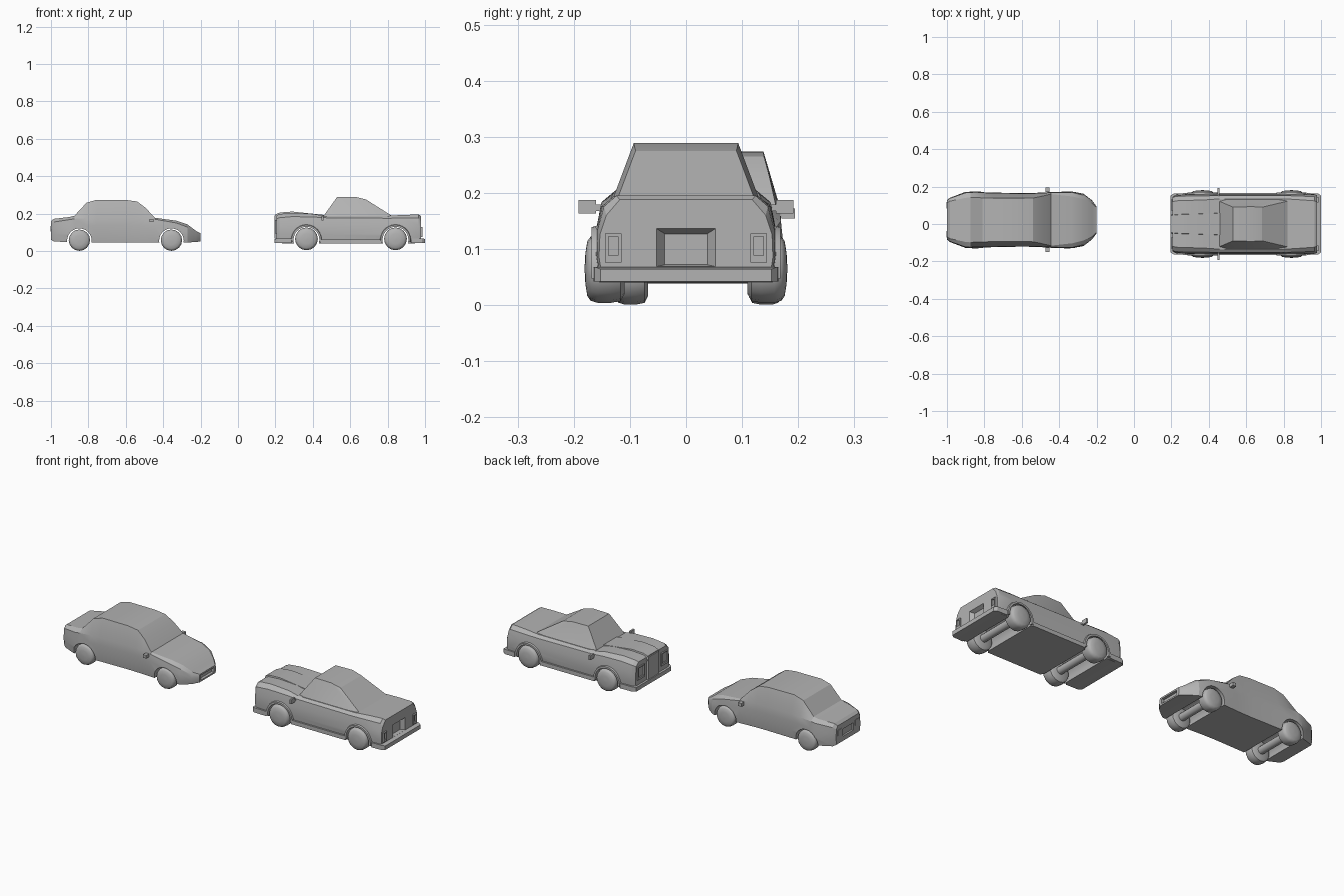
import bpy, bmesh, math
from mathutils import Vector

if "Cube" in bpy.data.objects:
    bpy.data.objects.remove(bpy.data.objects["Cube"])

grey = bpy.data.materials.new("plain grey")
grey.diffuse_color = (0.45, 0.45, 0.45, 1)
grey.use_nodes = True
grey.node_tree.nodes["Principled BSDF"].inputs["Base Color"].default_value = grey.diffuse_color


def finish(name, bm, angle=30):
    bmesh.ops.recalc_face_normals(bm, faces=bm.faces)
    me = bpy.data.meshes.new(name)
    bm.to_mesh(me)
    bm.free()
    me.materials.append(grey)
    ob = bpy.data.objects.new(name, me)
    bpy.context.collection.objects.link(ob)
    smooth(ob, angle)
    return ob


def smooth(ob, angle=30):
    bpy.ops.object.select_all(action='DESELECT')
    ob.select_set(True)
    bpy.context.view_layer.objects.active = ob
    bpy.ops.object.shade_smooth_by_angle(angle=math.radians(angle))


def loft(name, rings, closed=False, angle=30):
    """Skin equal-length rings of points, with end caps unless closed."""
    bm = bmesh.new()
    vs = [[bm.verts.new(p) for p in r] for r in rings]
    n = len(vs[0])
    pairs = list(zip(vs, vs[1:])) + ([(vs[-1], vs[0])] if closed else [])
    for a, b in pairs:
        for i in range(n):
            j = (i + 1) % n
            bm.faces.new((a[i], a[j], b[j], b[i]))
    if not closed:
        bm.faces.new(vs[0])
        bm.faces.new(vs[-1])
    return finish(name, bm, angle)


def rect(x, y0, y1, z0, z1):
    return [(x, y0, z0), (x, y1, z0), (x, y1, z1), (x, y0, z1)]


def box(name, x0, x1, y0, y1, z0, z1):
    return loft(name, [rect(x0, y0, y1, z0, z1), rect(x1, y0, y1, z0, z1)])


def hull(name, pts):
    bm = bmesh.new()
    for p in pts:
        bm.verts.new(p)
    bmesh.ops.convex_hull(bm, input=bm.verts)
    bmesh.ops.dissolve_limit(bm, angle_limit=0.02, verts=bm.verts, edges=bm.edges)
    return finish(name, bm, 15)


def body(name, stations, cy):
    """Stations: x, z bottom, z belt, z top, half widths at middle, belt and top."""
    rings = []
    for x, zb, zs, zt, wm, ws, wt in stations:
        half = [(wm * .96, zb), (wm, zb + (zs - zb) * .35), (wm * .99, zb + (zs - zb) * .7),
                (ws, zs), (wt, zt)]
        pts = half + [(-w, z) for w, z in reversed(half)]
        rings.append([(x, cy + w, z) for w, z in pts])
    return loft(name, rings, angle=22)


def tube(name, x, z, r, y0, y1, n=24):
    return loft(name, [[(x + r * math.cos(2 * math.pi * i / n), y,
                         z + r * math.sin(2 * math.pi * i / n)) for i in range(n)]
                       for y in (y0, y1)], angle=40)


def cut(ob, cutter):
    m = ob.modifiers.new("cut", 'BOOLEAN')
    m.operation, m.solver, m.object = 'DIFFERENCE', 'EXACT', cutter
    bpy.context.view_layer.objects.active = ob
    bpy.ops.object.modifier_apply(modifier=m.name)
    bpy.data.objects.remove(cutter)
    smooth(ob, 22)


def wheel(name, x, y, z, r, side, w):
    """Rounded tyre with a domed outer face."""
    prof = [(.05, -.5), (.75, -.5), (.95, -.4), (1, -.15), (1, .2), (.94, .38),
            (.8, .47), (.45, .52), (.05, .54)]
    n = 16
    loft(name, [[(x + r * k * math.cos(2 * math.pi * i / n), y + side * w * d,
                  z + r * k * math.sin(2 * math.pi * i / n)) for i in range(n)]
                for k, d in prof], angle=40)


def wheels(prefix, xs, cy, z, r, out, w):
    for label, x in zip(("front", "rear"), xs):
        for side, s in ((-1, "right"), (1, "left")):
            wheel(f"{prefix}_{label}_{s}_wheel", x, cy + side * (out - w / 2), z, r, side, w)
        tube(f"{prefix}_{label}_axle", x, z, .02, cy - out + w, cy + out - w, 14)


# ---------- Rounded saloon, nose toward +x ----------
CA = 0.022
saloon = body("saloon_body", [
    (-1.0, .060, .145, .160, .105, .102, .090),
    (-.985, .052, .155, .172, .118, .115, .100),
    (-.90, .046, .168, .182, .150, .145, .118),
    (-.875, .046, .172, .188, .150, .146, .120),
    (-.81, .046, .176, .258, .148, .145, .118),
    (-.755, .046, .178, .274, .146, .144, .116),
    (-.60, .046, .178, .273, .143, .141, .116),
    (-.54, .046, .178, .265, .144, .142, .117),
    (-.495, .046, .176, .232, .146, .143, .126),
    (-.445, .046, .170, .178, .149, .146, .138),
    (-.33, .046, .150, .162, .152, .147, .125),
    (-.27, .046, .128, .142, .140, .132, .110),
    (-.225, .048, .098, .108, .105, .100, .090),
    (-.20, .052, .088, .095, .072, .071, .066)], CA)
for wx in (-.356, -.848):
    cut(saloon, tube("arch_cutter", wx, .055, .066, CA - .3, CA + .3))
# front intake and rear plate recess
cut(saloon, box("intake_cutter", -.215, -.15, CA - .055, CA + .055, .060, .086))
cut(saloon, box("plate_cutter", -1.05, -.99, CA - .045, CA + .045, .085, .125))
wheels("saloon", (-.356, -.848), CA, .058, .057, .150, .06)
for s, label in ((-1, "right"), (1, "left")):
    box(f"saloon_{label}_mirror", -.472, -.452, *sorted((CA + s * .148, CA + s * .172)), .154, .172)
    box(f"saloon_{label}_tail_light", -1.003, -.995, *sorted((CA + s * .06, CA + s * .095)), .105, .135)

# ---------- Boxy saloon, nose toward -x ----------
CB = 0.0
boxy = body("boxy_body", [
    (.205, .045, .172, .190, .145, .140, .118),
    (.222, .042, .178, .198, .156, .148, .124),
    (.29, .040, .184, .204, .160, .150, .126),
    (.40, .040, .182, .199, .161, .151, .130),
    (.46, .040, .178, .188, .161, .152, .135),
    (.80, .040, .175, .188, .161, .152, .135),
    (.88, .040, .176, .193, .161, .150, .130),
    (.965, .042, .176, .195, .159, .146, .124),
    (.978, .045, .160, .188, .155, .142, .118)], CB)
for wx in (.366, .842):
    cut(boxy, tube("arch_cutter", wx, .06, .070, -.3, .3))
# sloped rear plate recess
cut(boxy, loft("plate_cutter", [rect(.958, -.038, .038, .072, .127),
                                rect(.981, -.055, .055, .068, .138)]))
# cabin with raked glass
hull("boxy_cabin", [(x, s * w, z) for s in (-1, 1) for x, w, z in (
    (.455, .122, .184), (.49, .134, .180), (.78, .134, .180), (.82, .122, .190),
    (.53, .090, .289), (.63, .093, .289), (.685, .090, .275))])
# raised bonnet centre running down into the grille
loft("bonnet_ridge", [[(x, -w - .006, z - .025), (x, -w, z), (x, w, z), (x, w + .006, z - .025)]
                      for x, w, z in ((.200, .046, .196), (.225, .049, .206),
                                      (.29, .052, .211), (.46, .058, .193))])
loft("grille", [rect(.196, -.046, .046, .068, .190), rect(.225, -.052, .052, .066, .198)])
# bumpers
for label, xa, xb, xc in (("front", .196, .212, .285), ("rear", 1.0, .985, .925)):
    loft(f"boxy_{label}_bumper", [rect(x, -w, w, .042, z) for x, w, z in (
        (xa, .152, .064), (xb, .163, .068), (xc, .165, .068))])
for s, label in ((-1, "right"), (1, "left")):
    # lamps: a frame with a set-back lens
    for end, xo, xi, y0, y1, z0, z1 in (("head", .198, .225, .072, .132, .095, .165),
                                        ("tail", .986, .96, .115, .144, .076, .128)):
        lamp = box(f"boxy_{label}_{end}light", *sorted((xo, xi)), *sorted((s * y0, s * y1)), z0, z1)
        d = math.copysign(.008, xi - xo)
        cut(lamp, box("lens_cutter", *sorted((xo - d, xo + d)),
                      *sorted((s * (y0 + .006), s * (y1 - .006))), z0 + .012, z1 - .006))
    # wheel arch lips
    for end, wx in (("front", .366), ("rear", .842)):
        rings = []
        for i in range(17):
            a = math.pi * (i / 16 * 1.1 - .05)
            c, n = math.cos(a), math.sin(a)
            rings.append([(wx + r * c, s * y, .06 + r * n)
                          for r, y in ((.069, .150), (.069, .168), (.079, .168), (.084, .150))])
        loft(f"boxy_{label}_{end}_arch_lip", rings, angle=25)
    # sill between the arches
    box(f"boxy_{label}_sill", .440, .768, *sorted((s * .15, s * .167)), .040, .062)
    # door mirror on a stalk
    box(f"boxy_{label}_mirror", .447, .457, *sorted((s * .160, s * .192)), .163, .187)
    box(f"boxy_{label}_mirror_stalk", .449, .458, *sorted((s * .142, s * .165)), .168, .179)
wheels("boxy", (.366, .842), CB, .065, .061, .178, .068)
